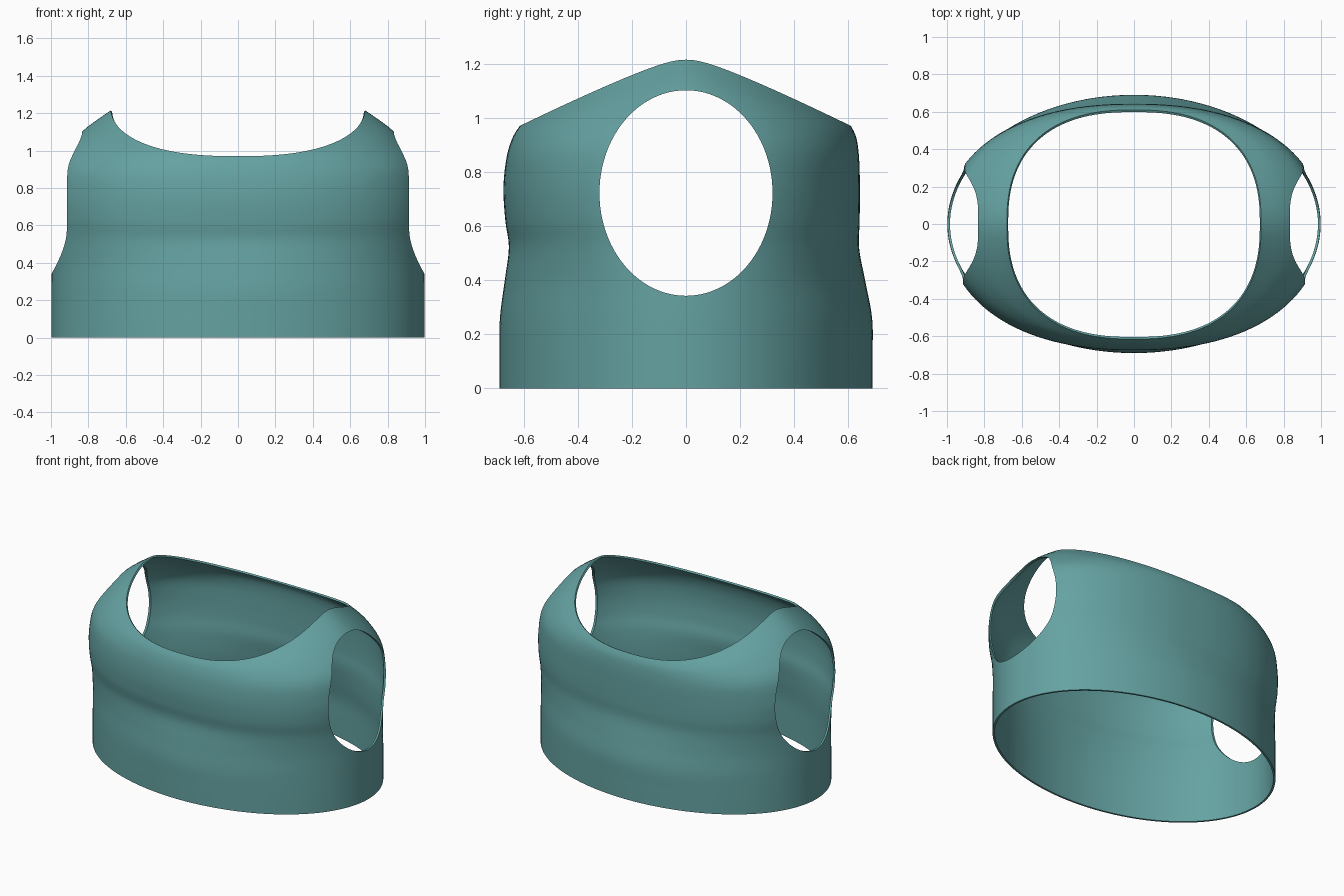
import bpy, bmesh, math

if "Cube" in bpy.data.objects:
    bpy.data.objects.remove(bpy.data.objects["Cube"])

SEG, SUB = 144, 6
# profile stations: side x, side z, front depth, back depth, front z, squareness
RINGS = [
    (0.998, 0.00, 0.690, 0.690, 0.00, 2.00),
    (0.998, 0.13, 0.690, 0.690, 0.13, 2.00),
    (0.998, 0.27, 0.688, 0.688, 0.26, 2.00),
    (0.995, 0.40, 0.670, 0.662, 0.40, 2.06),
    (0.990, 0.53, 0.655, 0.640, 0.52, 2.20),
    (1.000, 0.66, 0.668, 0.642, 0.62, 2.25),
    (1.000, 0.80, 0.675, 0.643, 0.74, 2.25),
    (0.960, 0.96, 0.664, 0.640, 0.85, 2.30),
    (0.830, 1.105, 0.642, 0.630, 0.925, 2.40),
    (0.680, 1.215, 0.615, 0.610, 0.97, 2.45),
]


def spline(p0, p1, p2, p3, t):
    return tuple(0.5 * (2*b + (c - a)*t + (2*a - 5*b + 4*c - d)*t*t
                        + (3*b - a - 3*c + d)*t**3)
                 for a, b, c, d in zip(p0, p1, p2, p3))


# smooth stations between the profile points
rows = []
last = len(RINGS) - 1
for i in range(last):
    pts = [RINGS[min(max(i + k, 0), last)] for k in (-1, 0, 1, 2)]
    rows += [spline(*pts, s / SUB) for s in range(SUB)]
rows.append(RINGS[-1])

# torso shell lofted through the rings
bm = bmesh.new()
loops = []
for a, zs, bf, bb, zf, n in rows:
    loop = []
    for j in range(SEG):
        th = 2 * math.pi * j / SEG
        c, s = math.cos(th), math.sin(th)
        r = (abs(c)**n + abs(s)**n) ** (-1 / n)
        u = abs(s * r)
        g = (math.sqrt(u*u + 0.01) - 0.1) / (math.sqrt(1.01) - 0.1)
        z = zs + (zf - zs) * g ** 1.1
        loop.append(bm.verts.new((a*c*r, (bb if s > 0 else bf)*s*r, z)))
    loops.append(loop)
for lo, hi in zip(loops, loops[1:]):
    for j in range(SEG):
        k = (j + 1) % SEG
        bm.faces.new((lo[j], lo[k], hi[k], hi[j]))
mesh = bpy.data.meshes.new("vest_shell")
bm.to_mesh(mesh)
bm.free()
vest = bpy.data.objects.new("vest_shell", mesh)
bpy.context.collection.objects.link(vest)

# arm hole cutter through both sides
bpy.ops.mesh.primitive_cylinder_add(vertices=96, radius=1, depth=3,
                                    location=(0, 0, 0.722),
                                    rotation=(0, math.pi / 2, 0))
cutter = bpy.context.object
cutter.name = "arm_hole_cutter"
cutter.scale = (0.38, 0.32, 1)
cutter.hide_render = True

# cloth thickness, then arm holes
bpy.context.view_layer.objects.active = vest
solid = vest.modifiers.new("thickness", 'SOLIDIFY')
solid.thickness = 0.013
solid.offset = -1
cut = vest.modifiers.new("arm_holes", 'BOOLEAN')
cut.operation = 'DIFFERENCE'
cut.solver = 'EXACT'
cut.object = cutter
bpy.ops.object.select_all(action='DESELECT')
vest.select_set(True)
for name in ("thickness", "arm_holes"):
    bpy.ops.object.modifier_apply(modifier=name)
bpy.data.objects.remove(cutter)
bpy.ops.object.shade_smooth_by_angle(angle=math.radians(35))

mat = bpy.data.materials.new("teal_cloth")
mat.diffuse_color = (0.13, 0.36, 0.36, 1)
mat.use_nodes = True
mat.node_tree.nodes["Principled BSDF"].inputs["Base Color"].default_value = mat.diffuse_color
vest.data.materials.clear()
vest.data.materials.append(mat)
